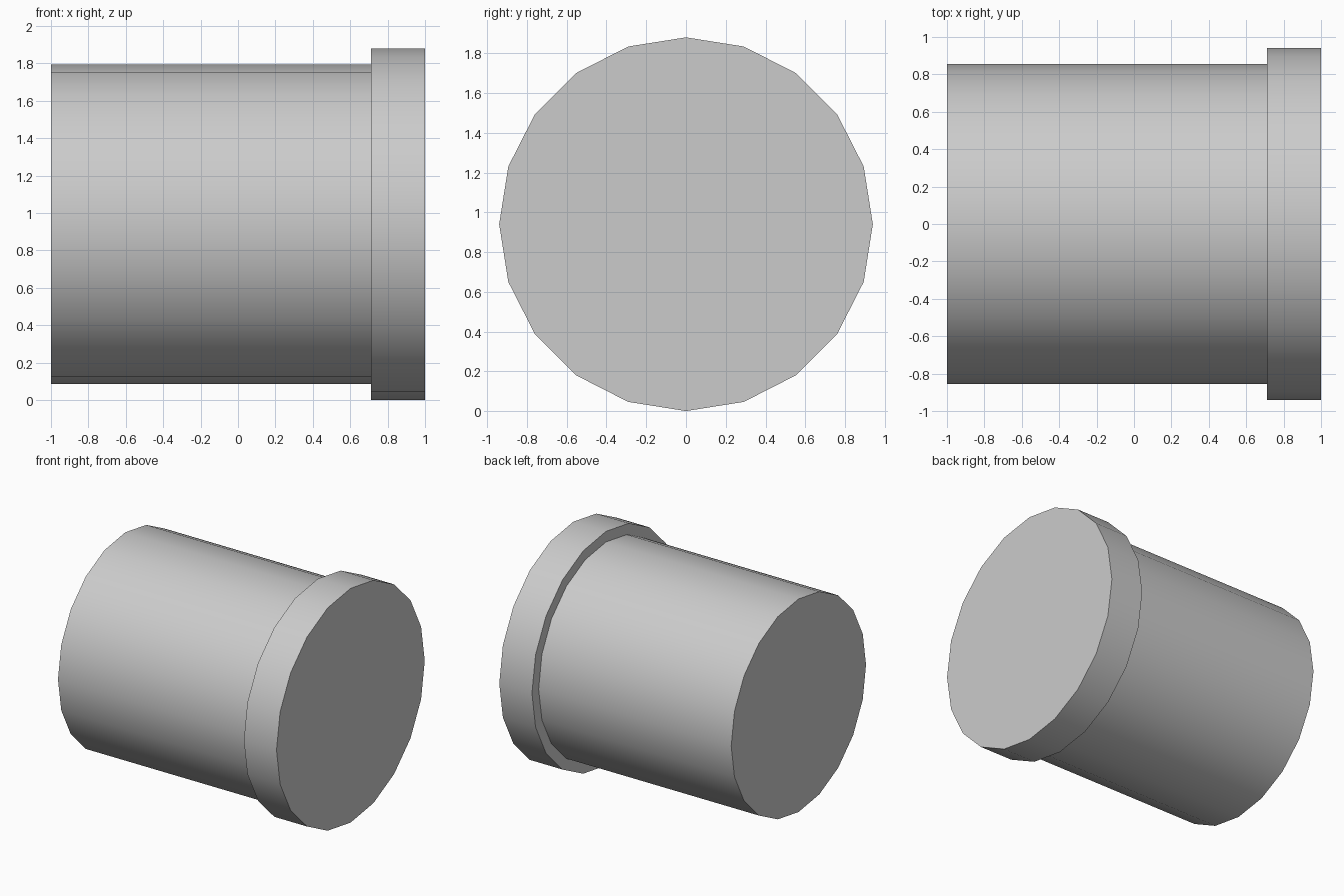
import bpy
import bmesh
from math import sin, cos, tau, radians

if "Cube" in bpy.data.objects:
    bpy.data.objects.remove(bpy.data.objects["Cube"])

SIDES = 20
RADIUS = 0.94      # flange radius, also the axis height
# (x, radius) profile turned about the x axis: long barrel, then the wider flange
PROFILE = [(-1.0, 0.855), (0.71, 0.855), (0.71, RADIUS), (1.0, RADIUS)]

bm = bmesh.new()
rings = [[bm.verts.new((x, r * sin(tau * i / SIDES), RADIUS + r * cos(tau * i / SIDES)))
          for i in range(SIDES)] for x, r in PROFILE]

# Walls and step between neighbouring rings
for a, b in zip(rings, rings[1:]):
    for i in range(SIDES):
        j = (i + 1) % SIDES
        bm.faces.new((a[i], a[j], b[j], b[i]))

# Flat end caps
bm.faces.new(rings[0])
bm.faces.new(rings[-1])
bmesh.ops.recalc_face_normals(bm, faces=bm.faces[:])

mesh = bpy.data.meshes.new("flanged_cylinder")
bm.to_mesh(mesh)
bm.free()
obj = bpy.data.objects.new("flanged_cylinder", mesh)
bpy.context.collection.objects.link(obj)

# Smooth round walls, sharp rims
bpy.context.view_layer.objects.active = obj
obj.select_set(True)
bpy.ops.object.shade_smooth_by_angle(angle=radians(30))
